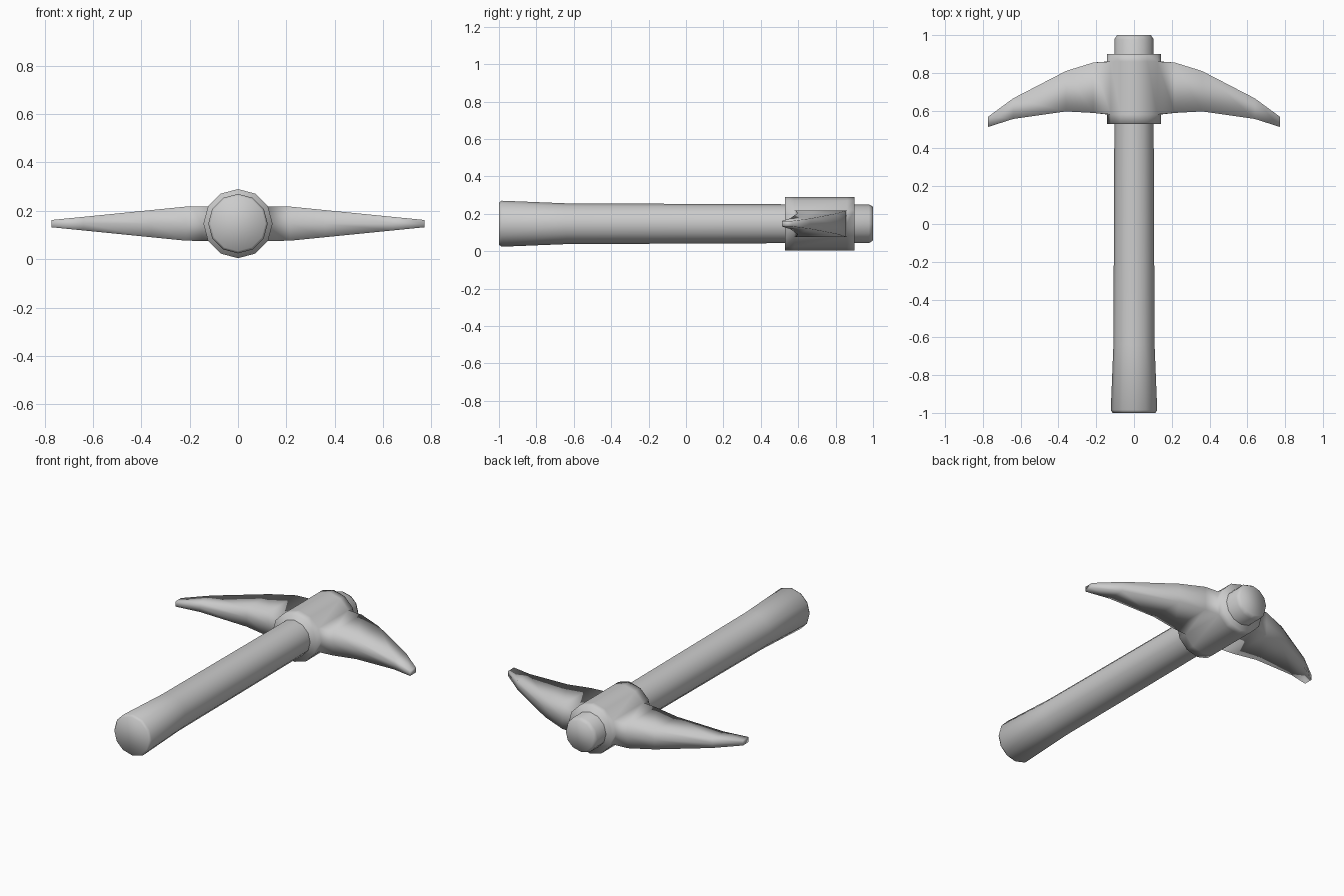
import bpy, bmesh, math

if "Cube" in bpy.data.objects:
    bpy.data.objects.remove(bpy.data.objects["Cube"])

CZ = 0.147   # height of the handle axis
SIDES = 12


def tube(bm, profile):
    """Capped 12-sided tube along y from (y, radius) pairs; returns side faces per band."""
    rings = []
    for y, r in profile:
        rings.append([bm.verts.new((r * math.cos(math.tau * i / SIDES), y,
                                    CZ + r * math.sin(math.tau * i / SIDES)))
                      for i in range(SIDES)])
    bands = []
    for a, b in zip(rings, rings[1:]):
        bands.append([bm.faces.new((a[i], b[i], b[(i + 1) % SIDES], a[(i + 1) % SIDES]))
                      for i in range(SIDES)])
    bm.faces.new(rings[0])
    bm.faces.new(rings[-1][::-1])
    return bands


def finish(bm, name):
    bmesh.ops.recalc_face_normals(bm, faces=bm.faces)
    for f in bm.faces:
        f.smooth = True
    me = bpy.data.meshes.new(name)
    bm.to_mesh(me)
    bm.free()
    ob = bpy.data.objects.new(name, me)
    bpy.context.collection.objects.link(ob)
    return ob


# Handle, flared at the butt and poking out past the head
bm = bmesh.new()
tube(bm, [(-1.0, 0.113), (-0.985, 0.123), (-0.64, 0.109), (0.53, 0.104),
          (0.978, 0.104), (1.0, 0.09)])
finish(bm, "handle")

# Head: collar whose side faces are extruded into two curved, tapering picks
bm = bmesh.new()
Y0, Y1, R = 0.58, 0.86, 0.143
bands = tube(bm, [(0.53, R), (Y0, R), (Y1, R), (0.90, R)])
# pick sections: x, front y, back y, half height
sections = [(0.215, 0.588, 0.855, 0.0705), (0.36, 0.596, 0.81, 0.056),
            (0.64, 0.556, 0.665, 0.028), (0.772, 0.514, 0.568, 0.015)]
for side, idx in ((1, (0, 11)), (-1, (5, 6))):
    faces = [bands[1][i] for i in idx]
    lo, hi, half = Y0, Y1, R / 2
    for x, y0, y1, h in sections:
        ext = bmesh.ops.extrude_face_region(bm, geom=faces)["geom"]
        bmesh.ops.delete(bm, geom=faces, context="FACES")
        faces = [g for g in ext if isinstance(g, bmesh.types.BMFace)]
        for v in {v for f in faces for v in f.verts}:
            t = (v.co.y - lo) / (hi - lo)
            v.co = (side * x, y0 + t * (y1 - y0), CZ + (v.co.z - CZ) * h / half)
        lo, hi, half = y0, y1, h
finish(bm, "pick_head")
